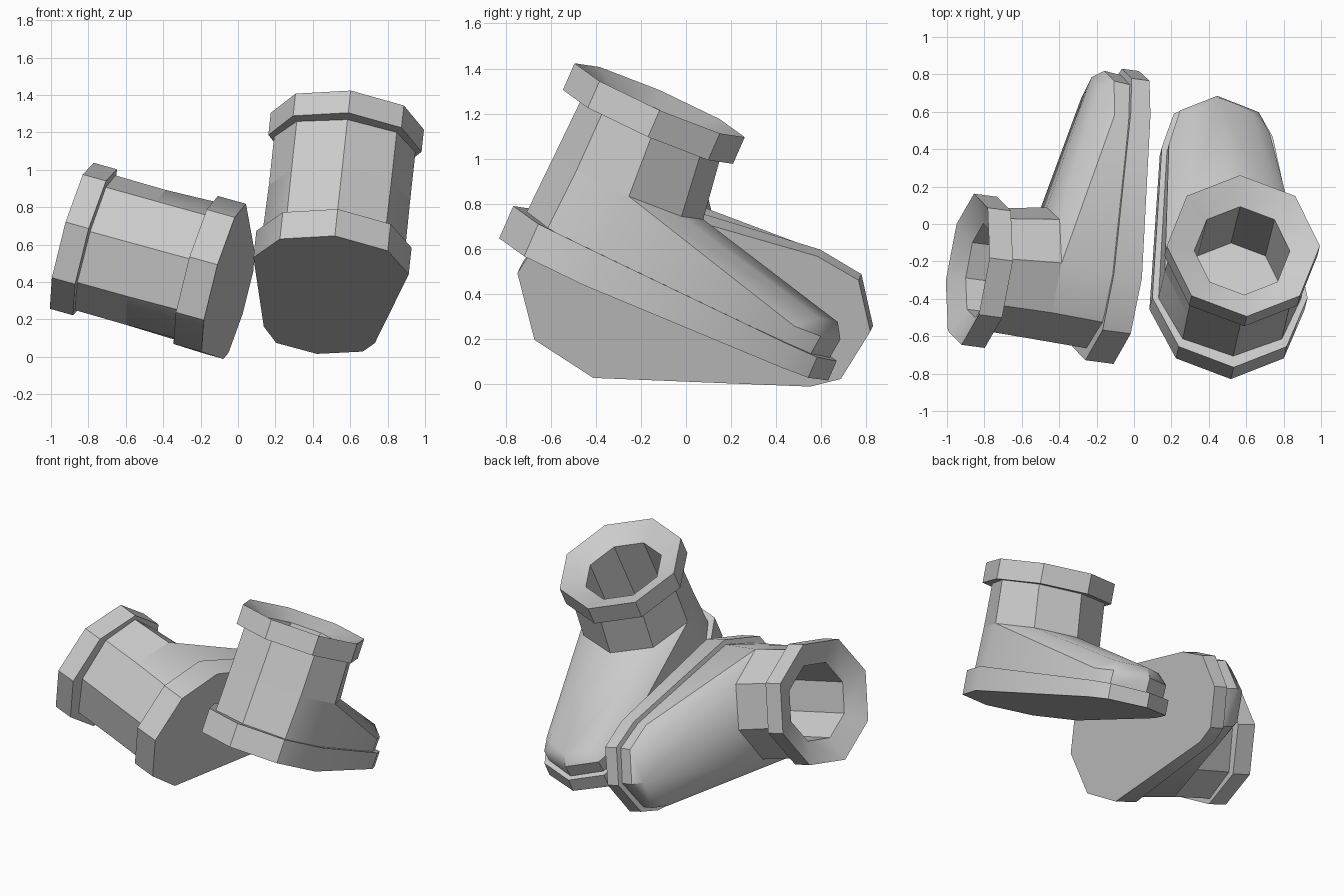
import bpy, bmesh, math
from mathutils import Vector, Matrix

cube = bpy.data.objects.get("Cube")
if cube:
    bpy.data.objects.remove(cube, do_unlink=True)

grey = bpy.data.materials.new("plain_grey")
grey.use_nodes = True
grey.diffuse_color = (0.6, 0.6, 0.6, 1)
grey.node_tree.nodes["Principled BSDF"].inputs["Base Color"].default_value = (0.6, 0.6, 0.6, 1)

# Footprint: five octagon corners round the heel, then the toe
HEEL = [(-0.42, 0), (-0.29, -0.285), (0, -0.406), (0.29, -0.285), (0.415, 0)]
TOE = [(0.275, 0.96), (0.215, 1.09), (-0.026, 1.187), (-0.25, 1.1), (-0.325, 0.9)]
FOOT = HEEL + TOE
# Shaft section at the ankle: radius across, radius along, height, forward offset
ANKLE = (0.38, 0.36, 0.44, 0.03)


def octagon(ru, rv, z, shift=0):
    return [Vector((ru * math.cos(i * math.pi / 4),
                    rv * math.sin(i * math.pi / 4) + shift, z)) for i in range(8)]


def welt_height(v):
    return 0.157 - 0.052 * max(v, 0)


def loft(bm, rings, cap_start, cap_end):
    loops = [[bm.verts.new(p) for p in ring] for ring in rings]
    n = len(loops[0])
    for a, b in zip(loops, loops[1:]):
        for i in range(n):
            j = (i + 1) % n
            bm.faces.new((a[i], a[j], b[j], b[i]))
    if cap_start:
        bm.faces.new(loops[0][::-1])
    if cap_end:
        bm.faces.new(loops[-1])


def sole(bm):
    loft(bm, [[(u, v, 0) for u, v in FOOT],
              [(u, v, welt_height(v)) for u, v in FOOT]], True, True)


def upper(bm):
    # Heel cup, vamp and rounded toe cap as one hull, open at the ankle
    for u, v in FOOT:
        bm.verts.new((u * 0.92, v * (0.84 if v < 0 else 0.97), welt_height(v) - 0.01))
    for u, v in TOE:
        bm.verts.new((u * 0.91, v * 0.98, 0.19))
        bm.verts.new((u * 0.72, v * 0.945, 0.257))
    for p in octagon(*ANKLE):
        bm.verts.new(p)
    bmesh.ops.convex_hull(bm, input=bm.verts[:])
    bmesh.ops.delete(bm, geom=[v for v in bm.verts if not v.link_faces], context='VERTS')
    bmesh.ops.recalc_face_normals(bm, faces=bm.faces[:])
    bmesh.ops.dissolve_limit(bm, angle_limit=math.radians(2),
                             verts=bm.verts[:], edges=bm.edges[:])
    top = [f for f in bm.faces if all(v.co.z > ANKLE[2] - 0.01 for v in f.verts)]
    bmesh.ops.delete(bm, geom=top, context='FACES_ONLY')


def shaft(bm):
    # Shaft, thick collar, dished rim and hollow inside
    profile = [ANKLE, (0.38, 0.335, 0.72, 0.015), (0.412, 0.412, 0.72),
               (0.412, 0.412, 0.85), (0.257, 0.257, 0.785), (0.257, 0.257, 0.3)]
    loft(bm, [octagon(*p) for p in profile], False, True)


def add_part(name, builder, frame):
    bm = bmesh.new()
    builder(bm)
    bm.transform(frame)
    if frame.determinant() < 0:
        bmesh.ops.reverse_faces(bm, faces=bm.faces[:])
    mesh = bpy.data.meshes.new(name)
    bm.to_mesh(mesh)
    bm.free()
    mesh.materials.append(grey)
    obj = bpy.data.objects.new(name, mesh)
    bpy.context.collection.objects.link(obj)
    bpy.ops.object.select_all(action='DESELECT')
    obj.select_set(True)
    bpy.context.view_layer.objects.active = obj
    bpy.ops.object.shade_smooth_by_angle(angle=math.radians(36))


def boot_frame(origin, up, toe, mirrored):
    w = Vector(up).normalized()
    v = Vector(toe)
    v = (v - v.dot(w) * w).normalized()
    u = w.cross(v) if mirrored else v.cross(w)
    frame = Matrix((u, v, w)).transposed().to_4x4()
    frame.translation = Vector(origin)
    return frame


# One boot tipped on its toe, its mirrored twin lying on its side
boots = {
    "left": boot_frame((0.5, -0.457, 0.485), (0.1, 0.402, 0.915), (0, 1, 0), False),
    "right": boot_frame((-0.077, -0.35, 0.42), (-0.955, 0.127, 0.267),
                        (0.087, 0.98, -0.18), True),
}
for side, frame in boots.items():
    for part, builder in (("sole", sole), ("upper", upper), ("shaft", shaft)):
        add_part(f"{side}_boot_{part}", builder, frame)
